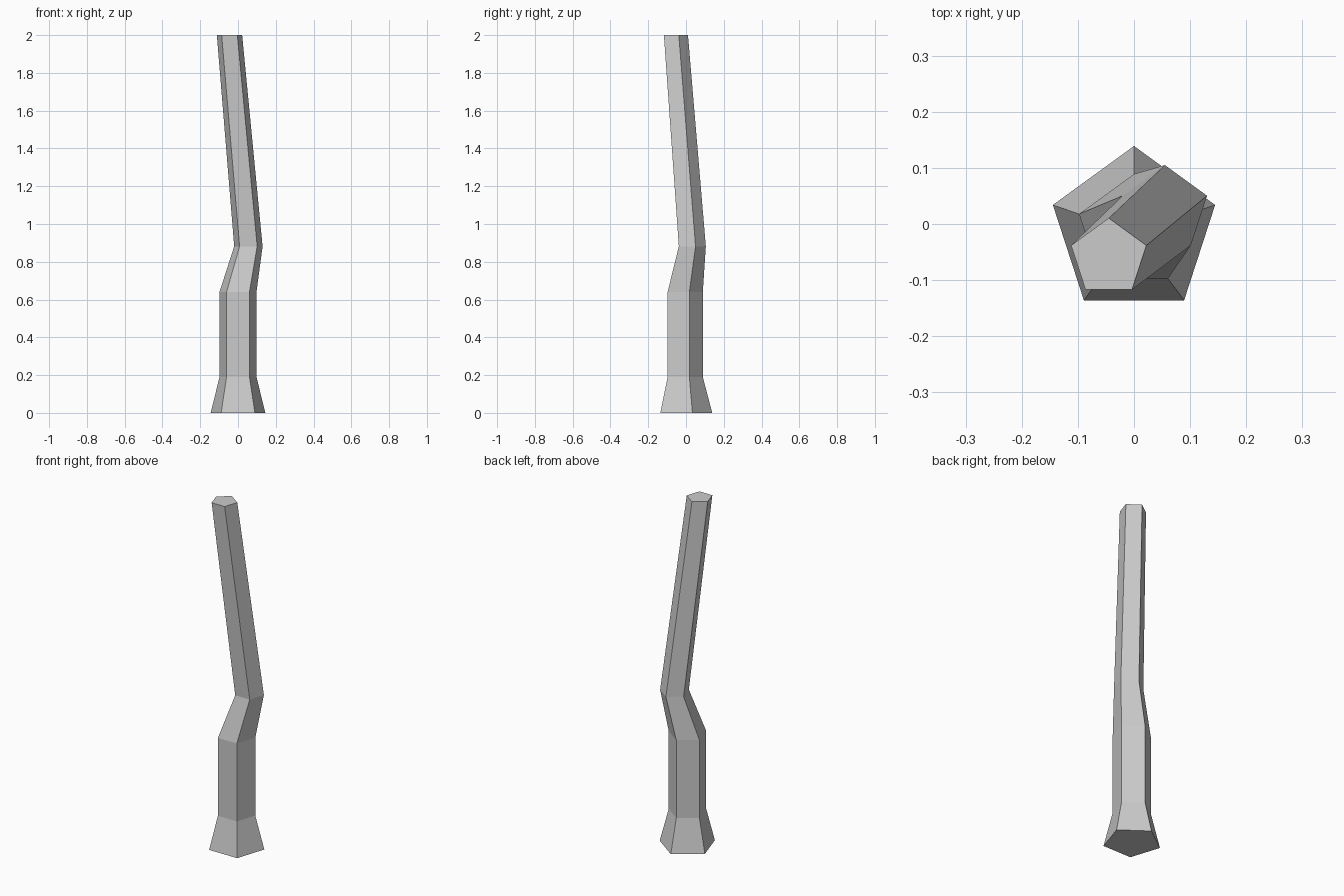
import bpy, bmesh
from math import sin, cos, tau

if "Cube" in bpy.data.objects:
    bpy.data.objects.remove(bpy.data.objects["Cube"])

SIDES = 5
# Cross-sections from foot to tip: centre x, centre y, height, radius
SECTIONS = [
    (0.0, -0.013, 0.0, 0.152),
    (0.0, -0.014, 0.19, 0.103),
    (0.0, -0.014, 0.64, 0.103),
    (0.055, 0.026, 0.882, 0.079),
    (-0.045, -0.06, 2.0, 0.0705),
]


def ring(bm, x, y, z, r):
    return [bm.verts.new((x - r * sin(tau * i / SIDES), y + r * cos(tau * i / SIDES), z))
            for i in range(SIDES)]


# Bent five-sided trunk, lofted through the sections
bm = bmesh.new()
rings = [ring(bm, *s) for s in SECTIONS]
for low, high in zip(rings, rings[1:]):
    for i in range(SIDES):
        j = (i + 1) % SIDES
        bm.faces.new((low[i], low[j], high[j], high[i]))

# End caps
bm.faces.new(rings[0][::-1])
bm.faces.new(rings[-1])
bmesh.ops.recalc_face_normals(bm, faces=bm.faces)

mesh = bpy.data.meshes.new("trunk")
bm.to_mesh(mesh)
bm.free()
bpy.context.collection.objects.link(bpy.data.objects.new("trunk", mesh))
